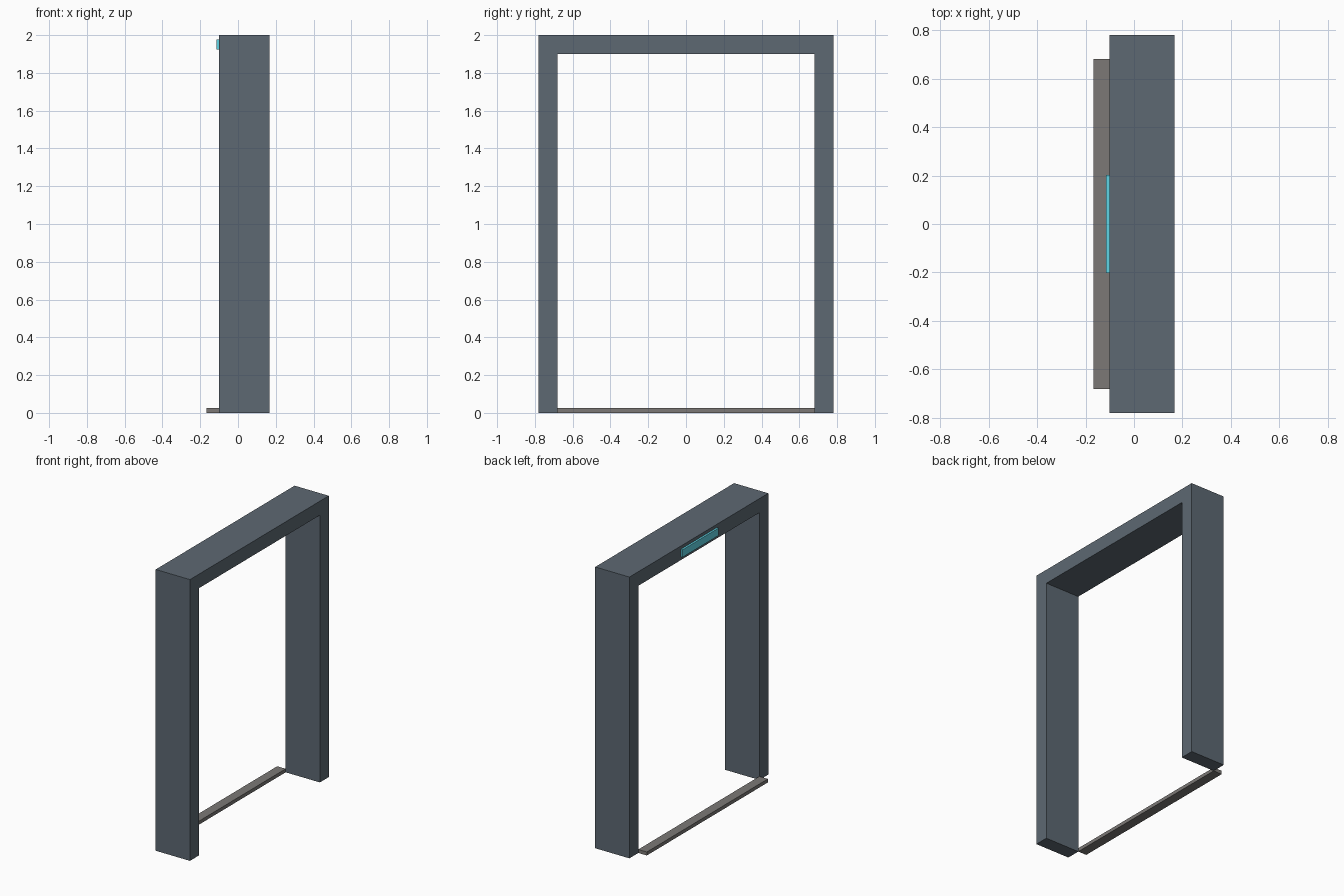
import bpy, bmesh

if "Cube" in bpy.data.objects:
    bpy.data.objects.remove(bpy.data.objects["Cube"])


def material(name, color):
    m = bpy.data.materials.new(name)
    m.diffuse_color = color
    m.use_nodes = True
    m.node_tree.nodes["Principled BSDF"].inputs["Base Color"].default_value = m.diffuse_color
    return m


def extrude_x(name, profile, x0, x1, mat):
    """Extrude a (y, z) profile from x0 to x1."""
    bm = bmesh.new()
    face = bm.faces.new([bm.verts.new((x0, y, z)) for y, z in profile])
    moved = bmesh.ops.extrude_face_region(bm, geom=[face])["geom"]
    verts = [v for v in moved if isinstance(v, bmesh.types.BMVert)]
    bmesh.ops.translate(bm, verts=verts, vec=(x1 - x0, 0, 0))
    bmesh.ops.recalc_face_normals(bm, faces=bm.faces)
    mesh = bpy.data.meshes.new(name)
    bm.to_mesh(mesh)
    bm.free()
    mesh.materials.append(mat)
    obj = bpy.data.objects.new(name, mesh)
    bpy.context.collection.objects.link(obj)
    return obj


def rect(half_width, z0, z1):
    w = half_width
    return [(-w, z0), (w, z0), (w, z1), (-w, z1)]


steel = material("blue_grey_steel", (0.11, 0.14, 0.17, 1))
stone = material("threshold_grey", (0.2, 0.19, 0.18, 1))
cyan = material("cyan_light", (0.12, 0.66, 0.78, 1))

FRONT, BACK = -0.101, 0.168   # frame depth
OUT, IN = 0.78, 0.68          # frame half widths

# Door frame: two jambs and a lintel as one arch profile
half = [(OUT, 2.0), (OUT, 0.0), (IN, 0.0), (IN, 1.9)]
arch = half + [(-y, z) for y, z in reversed(half)]
extrude_x("door_frame", arch, FRONT, BACK, steel)

# Threshold strip on the floor outside the opening
extrude_x("threshold", rect(IN, 0.0, 0.025), -0.168, FRONT, stone)

# Indicator light on the lintel
extrude_x("indicator_light", rect(0.202, 1.924, 1.977), -0.115, FRONT, cyan)
